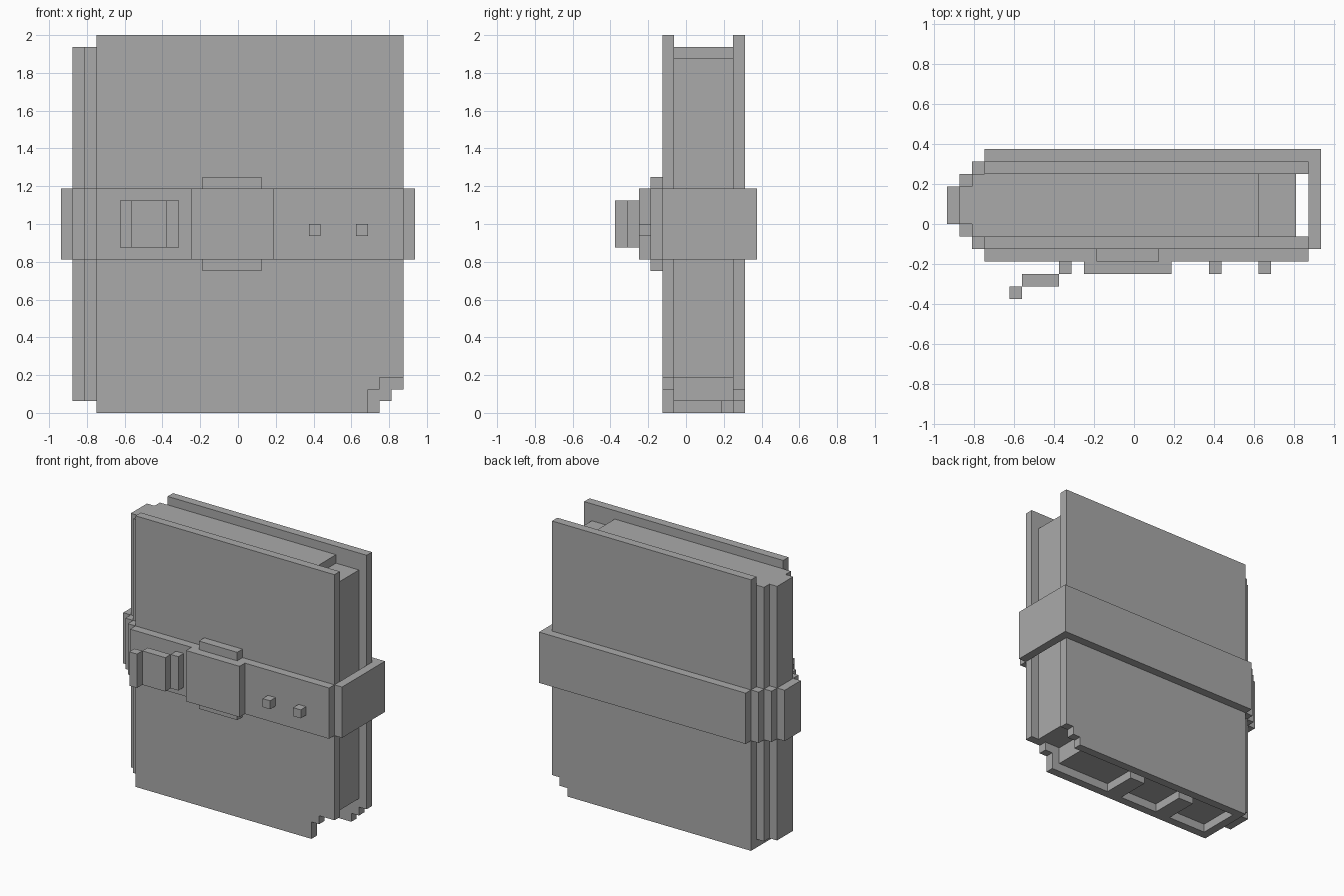
import bpy
import bmesh

if "Cube" in bpy.data.objects:
    bpy.data.objects.remove(bpy.data.objects["Cube"], do_unlink=True)

U = 1 / 16  # block unit

grey = bpy.data.materials.new("plain grey")
grey.use_nodes = True
colour = (0.4, 0.4, 0.4, 1)
grey.diffuse_color = colour
grey.node_tree.nodes["Principled BSDF"].inputs["Base Color"].default_value = colour


def prism(name, outline, y0, y1):
    """Extrude an x-z outline from y0 to y1, all in block units."""
    bm = bmesh.new()
    face = bm.faces.new([bm.verts.new((x * U, y0 * U, z * U)) for x, z in outline])
    moved = bmesh.ops.extrude_face_region(bm, geom=[face])["geom"]
    verts = [g for g in moved if isinstance(g, bmesh.types.BMVert)]
    bmesh.ops.translate(bm, vec=(0, (y1 - y0) * U, 0), verts=verts)
    bmesh.ops.recalc_face_normals(bm, faces=bm.faces)
    mesh = bpy.data.meshes.new(name)
    bm.to_mesh(mesh)
    bm.free()
    mesh.materials.append(grey)
    obj = bpy.data.objects.new(name, mesh)
    bpy.context.scene.collection.objects.link(obj)
    return obj


def box(name, x, y, z):
    return prism(name, [(x[0], z[0]), (x[1], z[0]), (x[1], z[1]), (x[0], z[1])], *y)


# Covers with a stepped, worn lower corner
prism("front_cover", [(-12, 0), (11, 0), (11, 2), (12, 2), (12, 3), (14, 3),
                      (14, 32), (-12, 32)], -2, -1)
prism("back_cover", [(-12, 0), (12, 0), (12, 1), (13, 1), (13, 2), (14, 2),
                     (14, 32), (-12, 32)], 4, 5)

# Page block, notched at its outer corners
prism("pages", [(-12, 1), (10, 1), (10, 3), (13, 3), (13, 30), (10, 30),
                (10, 31), (-12, 31)], -1, 4)

# Loose page tabs along the bottom edge
for i, (x0, x1, back) in enumerate([(-12, -11, 4), (-6, -4, 3), (1, 3, 3)]):
    box(f"bottom_tab_{i + 1}", (x0, x1), (-1, back), (0, 1))

# Stepped rounded spine
box("spine_inner", (-13, -12), (-1, 4), (1, 31))
box("spine_outer", (-14, -13), (0, 3), (1, 31))

# Strap running round the book
band = (13, 19)
box("strap_front", (-12, 14), (-3, -2), band)
box("strap_back", (-12, 15), (5, 6), band)
box("strap_edge", (14, 15), (-2, 5), band)
box("strap_spine", (-15, -14), (0, 3), band)
for side, y_inner, y_outer in (("front", -2, -1), ("back", 4, 3)):
    box(f"strap_step_{side}_inner", (-13, -12), (y_inner, y_inner + 1), band)
    box(f"strap_step_{side}_outer", (-14, -13), (y_outer, y_outer + 1), band)

# Buckle with tabs above and below
box("buckle", (-4, 3), (-4, -3), band)
for name, z in (("lower", 12), ("upper", 19)):
    box(f"buckle_tab_{name}", (-3, 2), (-3, -2), (z, z + 1))

# Strap studs
for i, x in enumerate((6, 10)):
    box(f"stud_{i + 1}", (x, x + 1), (-4, -3), (15, 16))

# Loose strap end, bending away from the cover
for i, x in enumerate([(-6, -5), (-9, -6), (-10, -9)]):
    box(f"strap_end_{i + 1}", x, (-4 - i, -3 - i), (14, 18))
